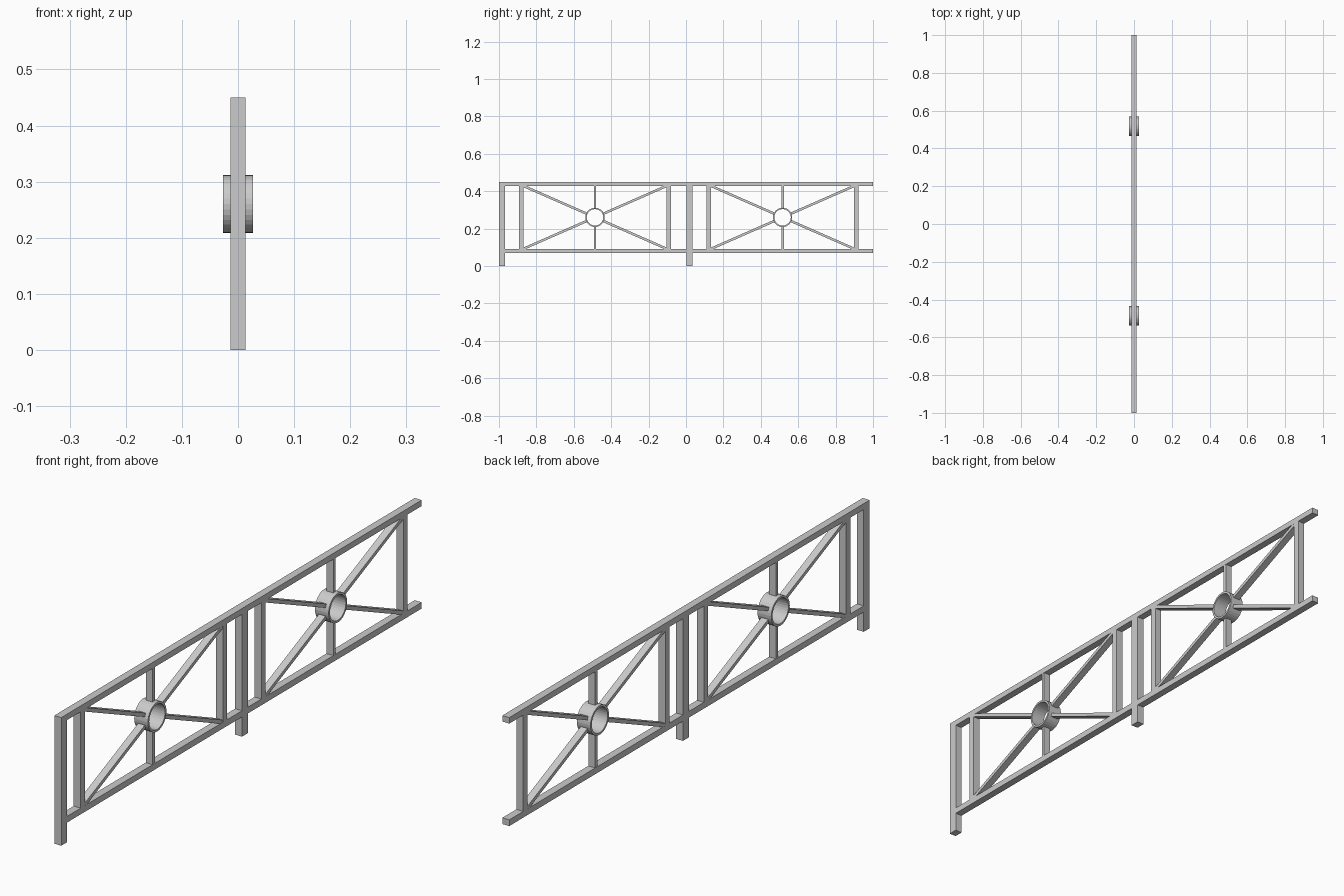
import bpy, bmesh, math
from mathutils import Matrix, Vector

if "Cube" in bpy.data.objects:
    bpy.data.objects.remove(bpy.data.objects["Cube"])

HALF = 0.0135                    # half thickness of all bars
Z_TOP, Z_RAIL = 0.45, 0.429      # top rail
Z_LOW0, Z_LOW1 = 0.069, 0.091    # bottom rail
ZC = (Z_RAIL + Z_LOW1) / 2       # ring height
R_OUT, R_IN, RING_HALF = 0.0515, 0.044, 0.0265


def finish(name, bm):
    bmesh.ops.recalc_face_normals(bm, faces=bm.faces)
    mesh = bpy.data.meshes.new(name)
    bm.to_mesh(mesh)
    bm.free()
    obj = bpy.data.objects.new(name, mesh)
    bpy.context.collection.objects.link(obj)
    return obj


def bar(name, a, b, width, half=HALF):
    """Flat bar between two (y, z) points."""
    a, b = Vector((0, *a)), Vector((0, *b))
    d = b - a
    angle = math.atan2(d.z, d.y)
    m = (Matrix.Translation((a + b) / 2) @ Matrix.Rotation(angle, 4, 'X')
         @ Matrix.Diagonal((2 * half, d.length, width, 1)))
    bm = bmesh.new()
    bmesh.ops.create_cube(bm, size=1, matrix=m)
    return finish(name, bm)


def ring(name, y, z, segs=32):
    """Open tube with its axis along x."""
    bm = bmesh.new()
    profile = [(R_OUT, -RING_HALF), (R_OUT, RING_HALF), (R_IN, RING_HALF), (R_IN, -RING_HALF)]
    loops = []
    for i in range(segs):
        t = 2 * math.pi * i / segs
        loops.append([bm.verts.new((x, y + r * math.cos(t), z + r * math.sin(t))) for r, x in profile])
    for i in range(segs):
        p, q = loops[i], loops[(i + 1) % segs]
        for j in range(4):
            k = (j + 1) % 4
            bm.faces.new((p[j], p[k], q[k], q[j]))
    return finish(name, bm)


# Top rail runs the full length
zt = (Z_TOP + Z_RAIL) / 2
bar("top_rail", (-1, zt), (1, zt), Z_TOP - Z_RAIL)

# Two identical bays
POST = 0.033
PITCH = 1.003
for n in range(2):
    y0 = -1 + n * PITCH
    y_end = y0 + PITCH if n == 0 else 1.0
    # Post and bottom rail
    bar(f"post_{n}", (y0 + POST / 2, 0), (y0 + POST / 2, Z_RAIL), POST)
    zl = (Z_LOW0 + Z_LOW1) / 2
    bar(f"bottom_rail_{n}", (y0 + POST, zl), (y_end, zl), Z_LOW1 - Z_LOW0)
    # Uprights framing the panel
    yc = y0 + 0.5135
    for side, label in ((-1, "left"), (1, "right")):
        yu = yc + side * 0.3945
        bar(f"upright_{label}_{n}", (yu, Z_LOW1), (yu, Z_RAIL), 0.023)
    # Ring with vertical and diagonal spokes
    ring(f"ring_{n}", yc, ZC)
    grip = R_OUT - 0.003
    for v, vl in ((-1, "lower"), (1, "upper")):
        edge = Z_RAIL if v > 0 else Z_LOW1
        bar(f"{vl}_spoke_{n}", (yc, ZC + v * grip), (yc, edge), 0.013, HALF - 0.0005)
        for s, sl in ((-1, "left"), (1, "right")):
            corner = Vector((s * 0.385, v * (Z_RAIL - ZC)))
            start = corner.normalized() * grip
            bar(f"{vl}_{sl}_diagonal_{n}", (yc + start.x, ZC + start.y),
                (yc + corner.x, ZC + corner.y), 0.013, HALF - 0.0005)
